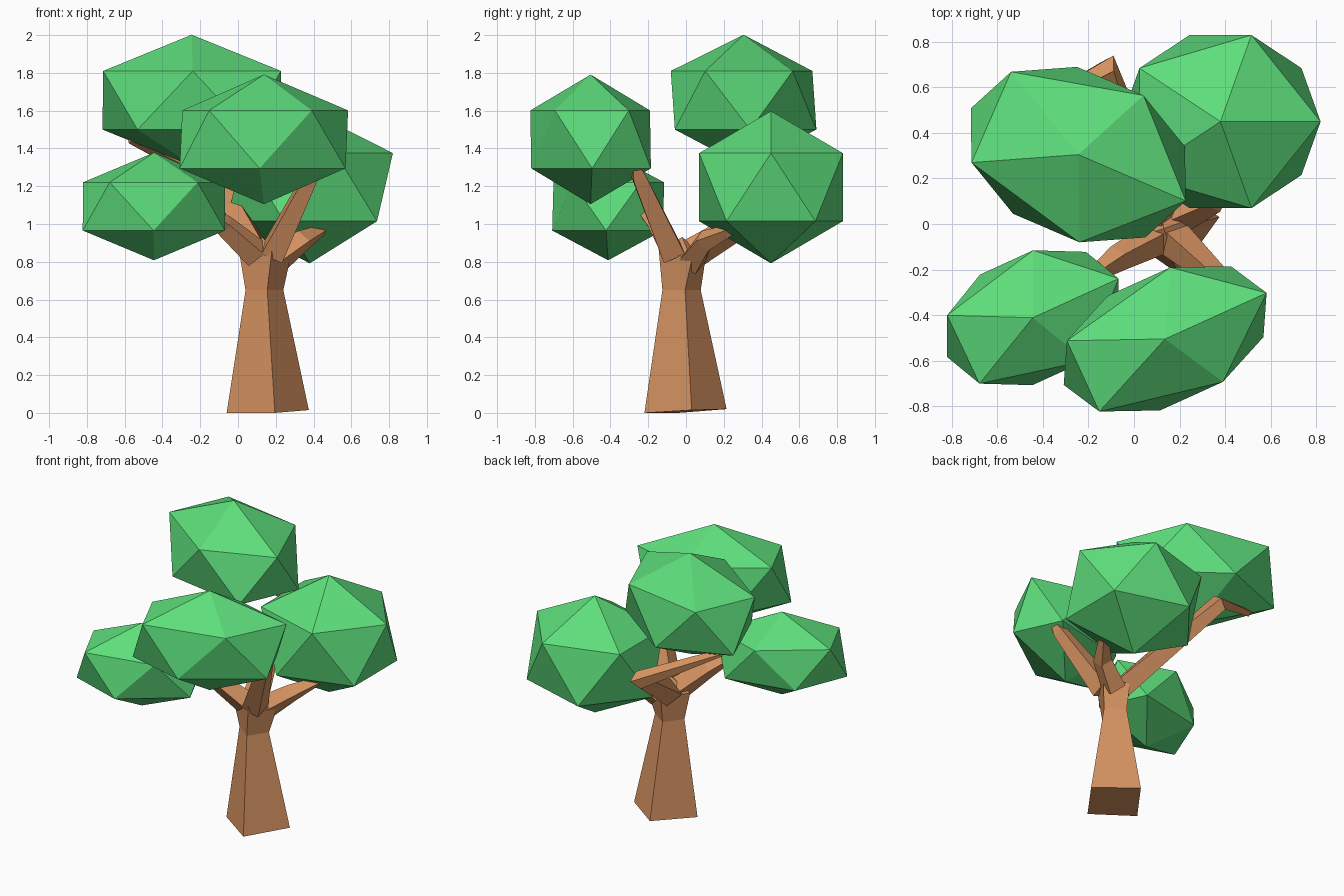
import bpy, bmesh
from mathutils import Vector, Matrix

if "Cube" in bpy.data.objects:
    bpy.data.objects.remove(bpy.data.objects["Cube"])


def material(name, color):
    m = bpy.data.materials.new(name)
    m.diffuse_color = color
    m.use_nodes = True
    m.node_tree.nodes["Principled BSDF"].inputs["Base Color"].default_value = m.diffuse_color
    return m


LEAF = material("leaf_green", (0.11, 0.73, 0.2, 1))
BARK = material("bark_brown", (0.67, 0.29, 0.12, 1))


def add_object(name, bm, mat):
    bmesh.ops.recalc_face_normals(bm, faces=bm.faces)
    mesh = bpy.data.meshes.new(name)
    bm.to_mesh(mesh)
    bm.free()
    mesh.materials.append(mat)
    obj = bpy.data.objects.new(name, mesh)
    bpy.context.collection.objects.link(obj)
    return obj


def loft(name, rings, mat, peak=None):
    """Skin a stack of equal-sized rings, closing both ends (optionally to a peak)."""
    bm = bmesh.new()
    loops = [[bm.verts.new(p) for p in ring] for ring in rings]
    n = len(loops[0])
    for lo, hi in zip(loops, loops[1:]):
        for i in range(n):
            j = (i + 1) % n
            bm.faces.new((lo[i], lo[j], hi[j], hi[i]))
    bm.faces.new(loops[0])
    if peak:
        tip = bm.verts.new(peak)
        for i in range(n):
            bm.faces.new((loops[-1][i], loops[-1][(i + 1) % n], tip))
    else:
        bm.faces.new(loops[-1])
    return add_object(name, bm, mat)


def branch(name, path, radii):
    """Tapered four-sided limb following a bent path."""
    pts = [Vector(p) for p in path]
    rings = []
    for i, p in enumerate(pts):
        a, b = pts[max(i - 1, 0)], pts[min(i + 1, len(pts) - 1)]
        d = (b - a).normalized()
        side = d.cross(Vector((0, 0, 1))).normalized()
        up = side.cross(d)
        r = radii[i]
        rings.append([p + side * r, p + up * r, p - side * r, p - up * r])
    return loft(name, rings, BARK)


def crown(name, center, a, b, rz):
    """Icosahedron stretched so its upper ring follows the axes a and b."""
    k = 0.8944
    m = Matrix(((a[0] / k, b[0] / k, 0, center[0]),
                (a[1] / k, b[1] / k, 0, center[1]),
                (0, 0, rz, center[2]),
                (0, 0, 0, 1)))
    bm = bmesh.new()
    bmesh.ops.create_icosphere(bm, subdivisions=1, radius=1, matrix=m)
    return add_object(name, bm, LEAF)


# Trunk: twisted square section flaring into the fork
loft("trunk", [
    [(-0.06, -0.04, 0.0), (0.195, -0.22, 0.0), (0.375, 0.03, 0.015), (0.125, 0.215, 0.02)],
    [(0.04, -0.04, 0.65), (0.155, -0.125, 0.65), (0.24, -0.005, 0.65), (0.125, 0.078, 0.65)],
    [(0.01, -0.06, 0.83), (0.18, -0.145, 0.87), (0.275, 0.03, 0.81), (0.12, 0.105, 0.83)],
], BARK, peak=(0.13, -0.02, 0.93))

# Four branches reaching into the crowns
branch("branch_front_right", [(0.18, -0.07, 0.84), (0.385, -0.25, 1.25), (0.45, -0.28, 1.35)],
       [0.085, 0.05, 0.012])
branch("branch_front_left", [(0.10, -0.06, 0.84), (-0.07, -0.15, 0.99), (-0.2, -0.24, 1.08)],
       [0.08, 0.06, 0.03])
branch("branch_back_right", [(0.19, 0.03, 0.80), (0.34, 0.10, 0.91), (0.45, 0.24, 0.97)],
       [0.08, 0.06, 0.03])
branch("branch_back_left", [(0.11, 0.03, 0.84), (-0.12, 0.69, 1.24), (-0.57, 0.43, 1.45)],
       [0.085, 0.058, 0.025])

# Leaf crowns
crown("crown_top_back", (-0.245, 0.305, 1.655), (-0.469, -0.035), (0.158, -0.394), 0.347)
crown("crown_front", (0.137, -0.505, 1.448), (-0.432, -0.008), (-0.164, -0.333), 0.343)
crown("crown_left_low", (-0.445, -0.412, 1.093), (-0.376, 0.011), (-0.124, -0.308), 0.285)
crown("crown_right", (0.38, 0.45, 1.195), (0.44, 0.0), (0.0, 0.4), 0.403)
